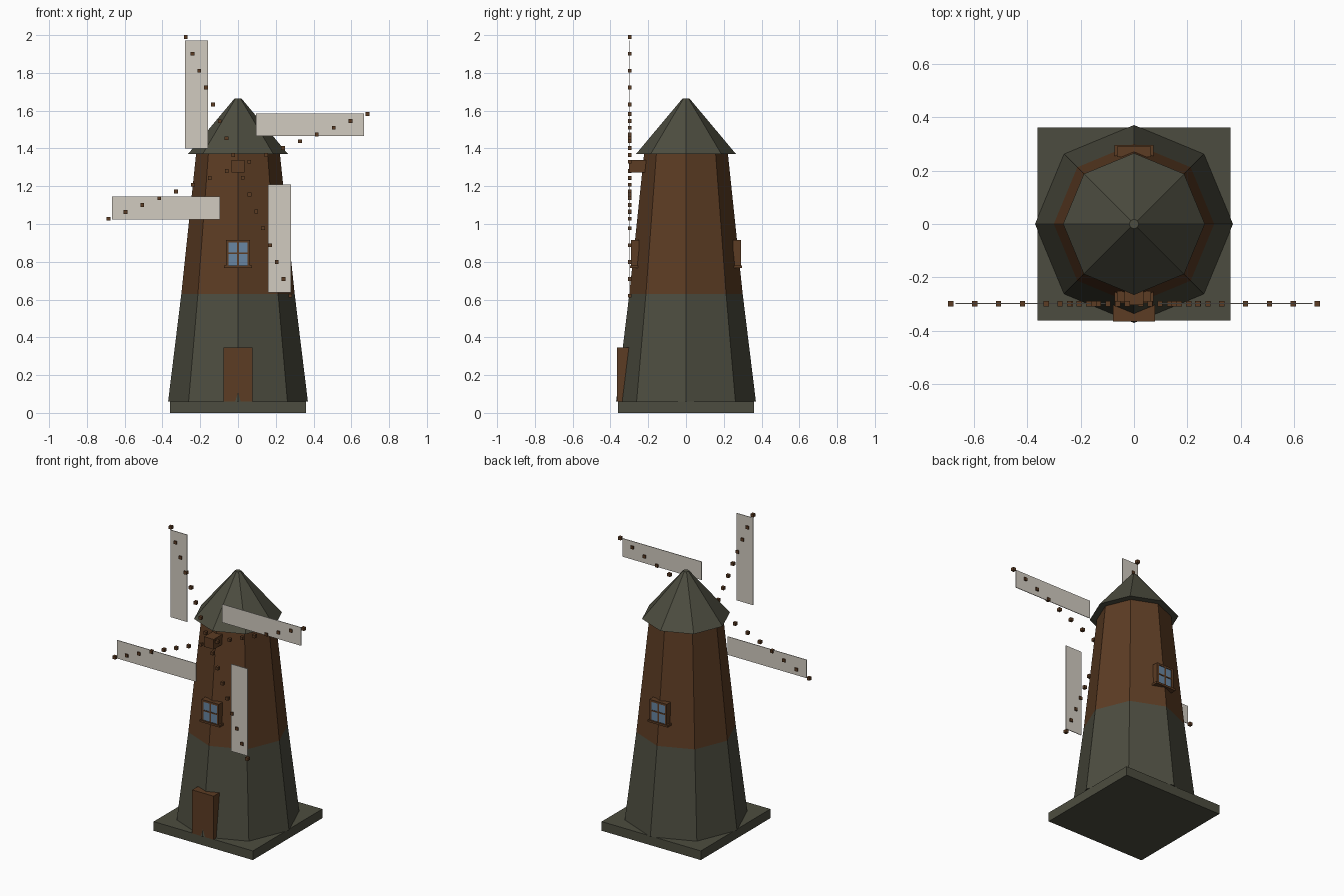
import bpy
import bmesh
import math
from mathutils import Matrix, Vector

if "Cube" in bpy.data.objects:
    bpy.data.objects.remove(bpy.data.objects["Cube"], do_unlink=True)


def material(name, colour):
    mat = bpy.data.materials.new(name)
    mat.use_nodes = True
    mat.diffuse_color = (*colour, 1)
    mat.node_tree.nodes["Principled BSDF"].inputs["Base Color"].default_value = (*colour, 1)
    return mat


STONE = material("grey_stone", (0.073, 0.073, 0.050))
WOOD = material("brown_wood", (0.107, 0.045, 0.017))
CLOTH = material("sail_cloth", (0.64, 0.60, 0.53))
GLASS = material("window_glass", (0.14, 0.24, 0.36))


def finish(name, bm, mat):
    mesh = bpy.data.meshes.new(name)
    bm.to_mesh(mesh)
    bm.free()
    mesh.materials.append(mat)
    obj = bpy.data.objects.new(name, mesh)
    bpy.context.collection.objects.link(obj)
    return obj


def add_box(bm, lo, hi):
    lo, hi = Vector(lo), Vector(hi)
    bmesh.ops.create_cube(bm, size=1, matrix=Matrix.Translation((lo + hi) / 2)
                          @ Matrix.Diagonal((*(hi - lo), 1)))


def boxes(name, mat, *pairs, matrix=None):
    bm = bmesh.new()
    for lo, hi in pairs:
        add_box(bm, lo, hi)
    if matrix:
        bm.transform(matrix)
    return finish(name, bm, mat)


def octagon(name, mat, z0, z1, r0, r1):
    # Eight-sided frustum with corners on the x and y axes
    bm = bmesh.new()
    bmesh.ops.create_cone(bm, cap_ends=True, segments=8, radius1=r0, radius2=r1,
                          depth=z1 - z0, matrix=Matrix.Translation((0, 0, (z0 + z1) / 2)))
    return finish(name, bm, mat)


# Tower
boxes("base_slab", STONE, ((-0.36, -0.36, 0), (0.36, 0.36, 0.06)))
octagon("lower_tower", STONE, 0.06, 0.63, 0.37, 0.30)
octagon("upper_tower", WOOD, 0.63, 1.37, 0.30, 0.222)
octagon("roof", STONE, 1.37, 1.665, 0.265, 0.018)

# Door
boxes("door", WOOD, ((-0.078, -0.364, 0.06), (0.078, -0.30, 0.345)))

# Windows on the front and the back
for side, angle in (("front", 0), ("back", math.pi)):
    turn = Matrix.Rotation(angle, 4, 'Z')
    boxes(side + "_window_glass", GLASS,
          ((-0.052, -0.286, 0.78), (0.052, -0.255, 0.905)), matrix=turn)
    boxes(side + "_window_frame", WOOD,
          ((-0.063, -0.29, 0.77), (-0.049, -0.25, 0.915)),
          ((0.049, -0.29, 0.77), (0.063, -0.25, 0.915)),
          ((-0.063, -0.29, 0.902), (0.063, -0.25, 0.915)),
          ((-0.005, -0.289, 0.78), (0.005, -0.26, 0.905)),
          ((-0.05, -0.289, 0.84), (0.05, -0.26, 0.848)),
          ((-0.073, -0.296, 0.768), (0.073, -0.25, 0.781)), matrix=turn)

# Sail hub
HUB_Z, SAIL_Y = 1.305, -0.298
boxes("hub", WOOD, ((-0.035, -0.302, HUB_Z - 0.033), (0.035, -0.20, HUB_Z + 0.033)))

# Four sails, each with a slanting row of small blocks
for i in range(4):
    turn = Matrix.Translation((0, SAIL_Y, HUB_Z)) @ Matrix.Rotation(i * math.pi / 2, 4, 'Y')
    boxes(f"sail_{i + 1}", CLOTH, ((-0.28, -0.002, 0.095), (-0.16, 0.002, 0.667)), matrix=turn)
    half = Vector((0.01, 0.01, 0.01))
    row = [Vector((-0.025 - 0.036 * k, 0, 0.06 + 0.0893 * k)) for k in range(8)]
    boxes(f"sail_blocks_{i + 1}", WOOD, *((p - half, p + half) for p in row), matrix=turn)
